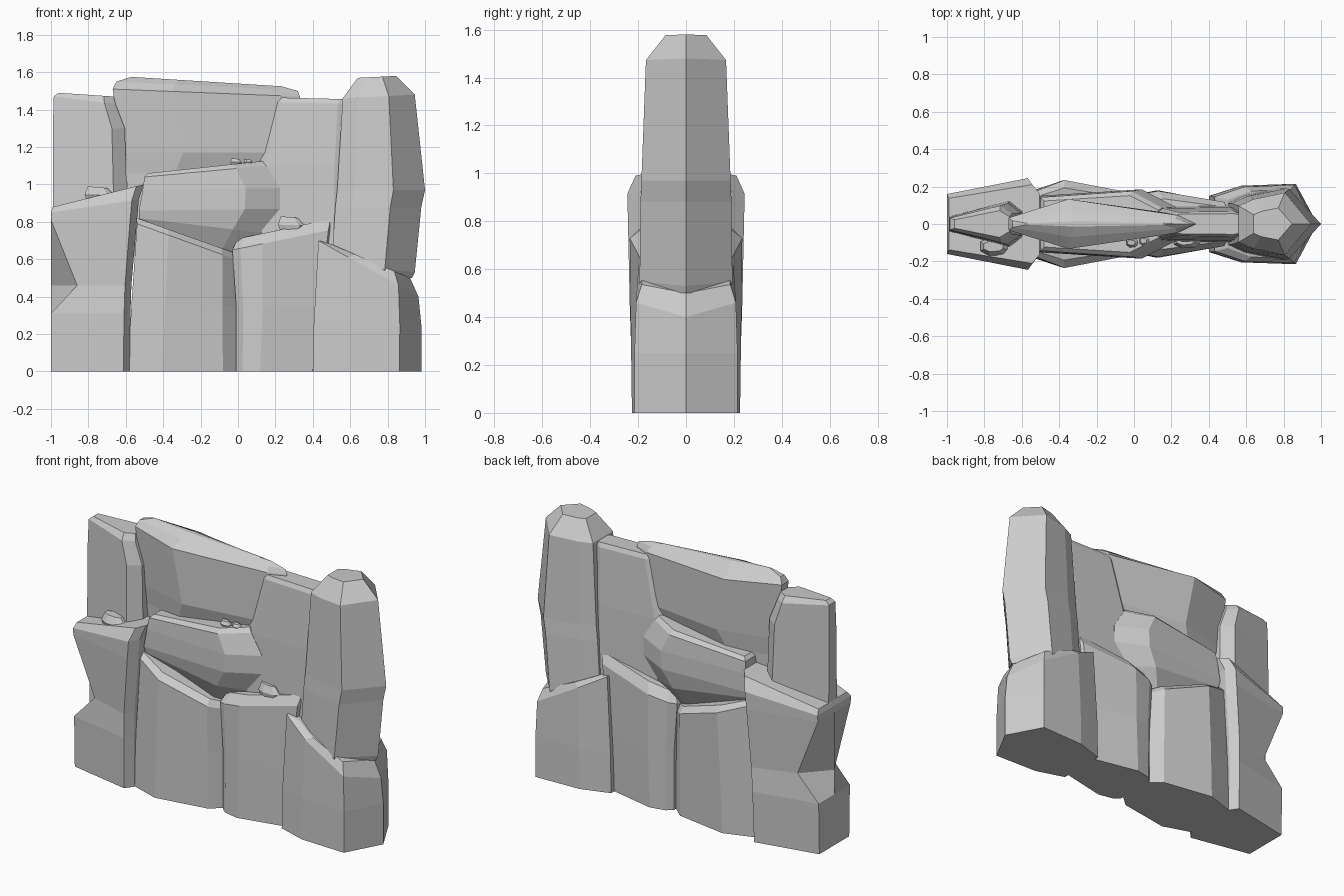
import bpy, bmesh
from mathutils import Vector

# Loft a rock, symmetric front to back. plan: (u along length, half depth).
# levels: (x_left, x_right, z_left, z_right, depth_scale)
def rock(name, plan, levels, tweak=None):
    bm = bmesh.new()
    back = plan[1:] if plan[0][1] == 0 else plan
    loop = [(u, -v) for u, v in plan] + [(u, v) for u, v in reversed(back) if v > 0]
    n = len(loop)
    rings = []
    for k, (x0, x1, z0, z1, s) in enumerate(levels):
        ring = []
        for i, (u, v) in enumerate(loop):
            p = Vector((x0 + u * (x1 - x0), v * s, z0 + u * (z1 - z0)))
            if tweak:
                tweak(k, i, n, p)
            ring.append(bm.verts.new(p))
        rings.append(ring)
    for a, b in zip(rings, rings[1:]):
        for i in range(n):
            j = (i + 1) % n
            bm.faces.new((a[i], a[j], b[j], b[i]))
    bm.faces.new(rings[0][::-1])
    bm.faces.new(rings[-1])
    bmesh.ops.recalc_face_normals(bm, faces=bm.faces)
    me = bpy.data.meshes.new(name)
    bm.to_mesh(me)
    bm.free()
    ob = bpy.data.objects.new(name, me)
    bpy.context.collection.objects.link(ob)
    return ob

# Lower left block with chipped outer corners
def chip(k, i, n, p):
    if k == 2 and i in (1, n - 1):
        p.x += 0.14
rock("lower_left_block", [(0, 0), (0, .16), (.92, .245), (1, .19)],
     [(-1, -.58, 0, 0, .9), (-1, -.575, .31, .31, .94), (-1, -.57, .46, .46, .96),
      (-1, -.54, .81, .81, .99), (-1, -.53, .85, .92, 1), (-.99, -.505, .88, 1.0, .86)], chip)

# Upper left block, wedge-shaped toward the outside
rock("upper_left_block", [(0, .035), (.82, .11), (1, .06)],
     [(-.99, -.59, .8, .8, 1.15), (-.99, -.605, 1.3, 1.3, 1),
      (-.985, -.655, 1.47, 1.43, .9), (-.96, -.665, 1.49, 1.47, .65)])

# Long tapering slab behind
rock("back_slab", [(0, .035), (.32, .14), (.9, .05), (1, 0)],
     [(-.55, .3, .6, .6, .6), (-.6, .22, 1.06, 1.06, .65), (-.62, .4, 1.17, 1.17, .85),
      (-.67, .33, 1.51, 1.47, .95), (-.65, .32, 1.55, 1.5, .5),
      (-.57, .23, 1.575, 1.525, .1)])

# Overhanging middle boulder
rock("middle_boulder", [(0, .15), (.75, .185), (1, .09)],
     [(-.5, .04, .74, .6, .55), (-.53, .14, .82, .74, .9), (-.53, .225, .86, .87, 1),
      (-.51, .225, .97, .98, 1), (-.5, .15, 1.04, 1.1, .95), (-.48, .13, 1.06, 1.125, .82)])

# Lower front columns
rock("lower_middle_left", [(0, .17), (.32, .235), (.87, .18), (1, .11)],
     [(-.59, -.005, 0, 0, .96), (-.57, -.01, .35, .35, .98),
      (-.54, -.015, .79, .6, 1), (-.54, -.02, .82, .635, .82)])
rock("lower_middle_right", [(0, .13), (.08, .16), (.3, .18), (.95, .12), (1, .06)],
     [(-.01, .42, 0, 0, 1), (-.01, .46, .35, .35, 1),
      (-.03, .51, .65, .76, .98), (.0, .52, .71, .82, .75)])
rock("lower_right_block", [(0, .15), (.3, .205), (.8, .215), (1, 0)],
     [(.4, .98, 0, 0, 1), (.405, .98, .25, .25, 1),
      (.43, .965, .7, .4, .97), (.5, .92, .68, .5, .86)])

# Slab between the back slab and the tall column
rock("right_slab", [(0, .045), (.1, .08), (.8, .085), (1, .05)],
     [(.06, .62, .6, .6, 1.2), (.1, .62, 1.1, 1.1, 1.05),
      (.19, .62, 1.44, 1.43, .8), (.2, .62, 1.465, 1.455, .65)])

# Tall right column with bulging outer edge
rock("tall_column", [(0, .11), (.2, .15), (.64, .19), (1, 0)],
     [(.5, .93, .5, .5, 1), (.5, .945, .58, .53, 1.02), (.52, .98, .88, .88, 1),
      (.53, 1.0, .97, .97, .98), (.56, .945, 1.46, 1.48, .88), (.64, .845, 1.57, 1.58, .45)])

# Loose pebbles on the ledges
for i, (x, y, z, w, d, h) in enumerate([(-.74, -.12, .945, .08, .05, .045), (.285, -.09, .785, .07, .04, .045),
                                        (-.01, -.1, 1.12, .03, .025, .02), (.055, -.09, 1.12, .025, .025, .015)]):
    p = rock(f"pebble_{i + 1}", [(0, .5), (.3, 1), (.8, .9), (1, .4)],
             [(-.8, .8, -1, -1, .8), (-1, 1, 0, -.1, 1), (-.8, .5, 1, .8, .55)])
    p.location = (x, y, z)
    p.scale = (w, d, h)
